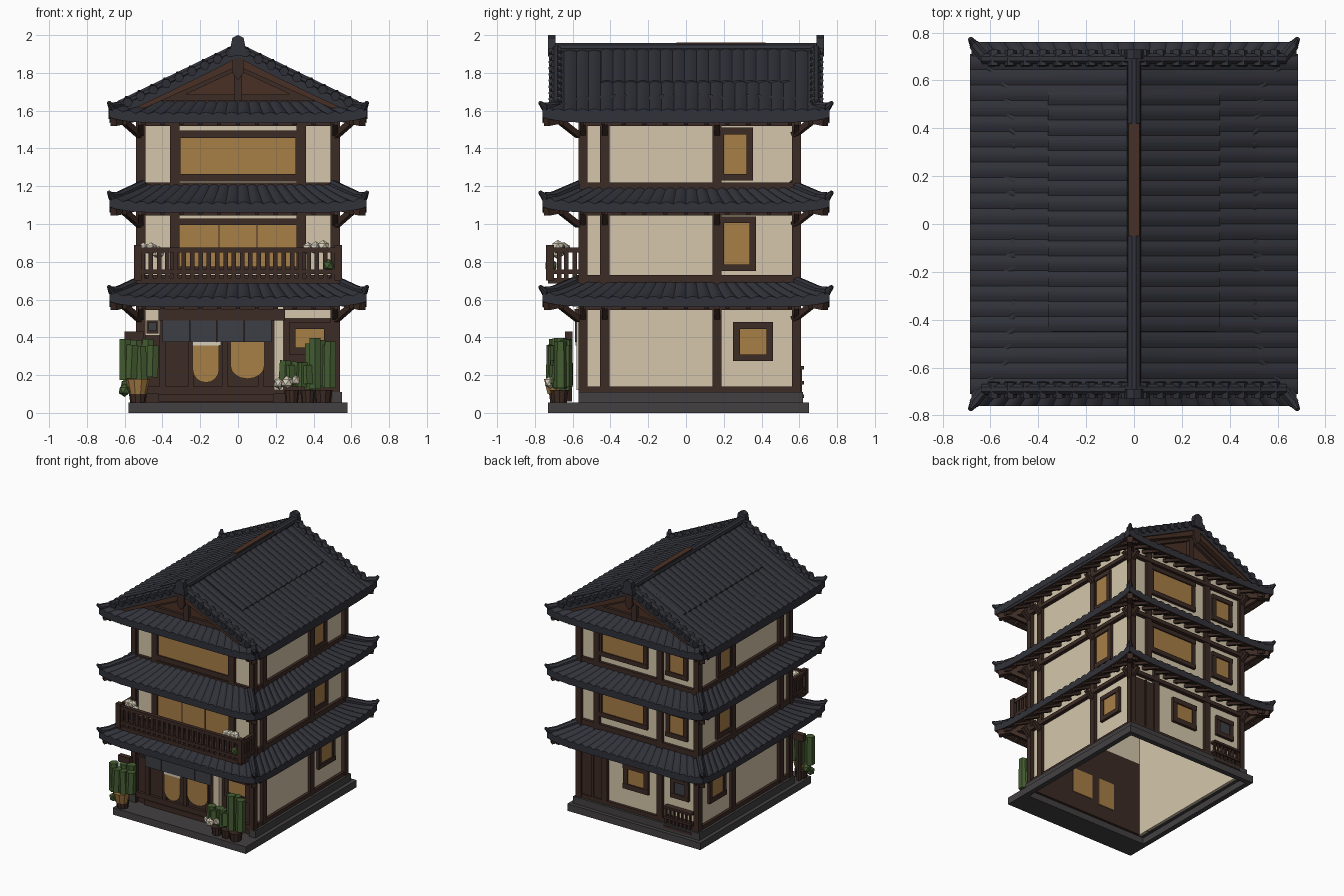
import bpy, bmesh, math, random
from mathutils import Vector, Matrix

if "Cube" in bpy.data.objects:
    bpy.data.objects.remove(bpy.data.objects["Cube"])
random.seed(4)

# ---------- colours ----------
def colour(name, r, g, b):
    m = bpy.data.materials.new(name)
    m.diffuse_color = (r, g, b, 1)
    m.use_nodes = True
    m.node_tree.nodes["Principled BSDF"].inputs["Base Color"].default_value = m.diffuse_color
    return m
SLATE = colour("slate_tile", .031, .032, .042)
WOOD = colour("dark_wood", .046, .024, .018)
RUST = colour("red_wood", .068, .030, .018)
CREAM = colour("cream_plaster", .66, .565, .405)
TAN = colour("lit_paper", .39, .21, .062)
STONE = colour("grey_stone", .056, .051, .052)
GREEN = colour("leaf_green", .060, .110, .032)
WHITE = colour("pale_blossom", .68, .62, .49)
CLOTH = colour("grey_cloth", .048, .049, .058)

# ---------- helpers: every named part collects its pieces in one bmesh ----------
parts = {}
def part(name, mat):
    return parts.setdefault(name, (bmesh.new(), [mat]))[0]

def box(name, mat, x0, x1, y0, y1, z0, z1):
    m = Matrix.Translation(((x0+x1)/2, (y0+y1)/2, (z0+z1)/2)) @ Matrix.Diagonal((abs(x1-x0), abs(y1-y0), abs(z1-z0), 1))
    bmesh.ops.create_cube(part(name, mat), size=1, matrix=m)

def rod(name, mat, p, q, r, r2=None, seg=8):
    p, q = Vector(p), Vector(q)
    d = q - p
    m = Matrix.Translation((p+q)/2) @ d.to_track_quat('Z', 'Y').to_matrix().to_4x4() @ Matrix.Rotation(math.pi/seg, 4, 'Z')
    bmesh.ops.create_cone(part(name, mat), cap_ends=True, segments=seg, radius1=r,
                          radius2=r if r2 is None else r2, depth=d.length, matrix=m)

def prism(name, mat, pts, y0, y1):
    bm = part(name, mat)
    f = bm.faces.new([bm.verts.new((x, y0, z)) for x, z in pts])
    g = bmesh.ops.extrude_face_region(bm, geom=[f])["geom"]
    bmesh.ops.translate(bm, vec=(0, y1-y0, 0), verts=[v for v in g if isinstance(v, bmesh.types.BMVert)])

def blob(name, mat, p, r):
    bmesh.ops.create_icosphere(part(name, mat), subdivisions=1, radius=r, matrix=Matrix.Translation(p))

WX, YF, YB = .51, -.54, .58          # wall planes
def on(face, name, mat, u0, u1, z0, z1, d0, d1):
    """Box lying on a wall: u runs along it, d goes outward."""
    if face == 'F': box(name, mat, u0, u1, YF-d1, YF-d0, z0, z1)
    elif face == 'B': box(name, mat, u0, u1, YB+d0, YB+d1, z0, z1)
    else:
        s = 1 if face == 'R' else -1
        box(name, mat, s*(WX+d0), s*(WX+d1), u0, u1, z0, z1)

def window(face, u0, u1, z0, z1, glass=TAN, t=.035):
    on(face, "window_frame", WOOD, u0, u1, z0, z0+t, -.005, .022)
    on(face, "window_frame", WOOD, u0, u1, z1-t, z1, -.005, .022)
    on(face, "window_frame", WOOD, u0, u0+t, z0, z1, -.005, .02)
    on(face, "window_frame", WOOD, u1-t, u1, z0, z1, -.005, .02)
    on(face, "window_paper_" + glass.name, glass, u0+t, u1-t, z0+t, z1-t, .003, .012)

def tiles(name, o0, o1, i0, i1, n, thick=.045, lift=.0, bend=1.2, amp=.012):
    """Ribbed tile slope from outer edge o0-o1 up to inner edge i0-i1."""
    bm = bmesh.new()
    parts[name] = (bm, [SLATE, WOOD])
    o0, o1, i0, i1 = map(Vector, (o0, o1, i0, i1))
    U, V = n*6, 4
    def point(i, j, low):
        u, v = i/U, j/V
        p = o0.lerp(o1, u).lerp(i0.lerp(i1, u), v)
        p.z = o0.z + (i0.z-o0.z)*v**bend + lift*abs(2*u-1)**8*(1-v)
        p.z += -thick if low else amp*abs(math.sin(math.pi*n*u))
        return bm.verts.new(p)
    g = [[[point(i, j, k) for j in range(V+1)] for i in range(U+1)] for k in (0, 1)]
    for i in range(U):
        for j in range(V):
            for k in (0, 1):
                f = bm.faces.new((g[k][i][j], g[k][i+1][j], g[k][i+1][j+1], g[k][i][j+1]))
                f.material_index = k
        for j in (0, V):
            bm.faces.new((g[0][i][j], g[0][i+1][j], g[1][i+1][j], g[1][i][j]))
    for i in (0, U):
        for j in range(V):
            bm.faces.new((g[0][i][j], g[0][i][j+1], g[1][i][j+1], g[1][i][j]))

# ---------- stone base: open ring with a solid porch ----------
for s in (-1, 1):
    box("stone_base", STONE, s*.54, s*.58, -.73, .65, 0, .055)
    box("stone_base", STONE, s*.50, s*.55, -.57, .62, .05, .11)
box("stone_base", STONE, -.58, .58, -.73, -.54, 0, .055)
box("stone_base", STONE, -.58, .58, .61, .65, 0, .055)
box("stone_base", STONE, -.55, .55, .57, .62, .05, .11)

# ---------- walls, posts, bands and skirt roofs for the three floors ----------
EAVES = (.605, 1.105, 1.58)
FLOORS = ((.05, .64), (.64, 1.14), (1.14, 1.64))
SIDE_POSTS = (-.545, -.43, .165, .585)
for k, ((z0, z1), e) in enumerate(zip(FLOORS, EAVES)):
    for s in 'LR':
        on(s, "plaster_walls", CREAM, YF, YB, z0, z1, -.02, 0)
        for y in SIDE_POSTS:
            on(s, "wall_posts", WOOD, y-.024, y+.024, z0, z1, -.015, .025)
    on('B', "plaster_walls", CREAM, -WX, WX, z0, z1, -.02, 0)
    if k: on('F', "plaster_walls", CREAM, -WX, WX, z0, z1, -.02, 0)
    else: on('F', "shop_front_wall", WOOD, -WX, WX, z0, z1, -.02, 0)
    for f in 'FB':
        for x in ((-.515, -.335, .335, .515) if f == 'F' else (-.515, -.19, .36 if k else .29, .515)):
            if k or f == 'B' or abs(x) > .4:
                on(f, "wall_posts", WOOD, x-.024, x+.024, z0, z1, -.015, .025)
    low = (.10, .69, 1.18)[k]
    for f, a, b in (('F', -.53, .53), ('B', -.53, .53), ('L', YF, YB), ('R', YF, YB)):
        on(f, "wall_bands", WOOD, a, b, low, low+.04, -.01, .022)
        on(f, "wall_bands", WOOD, a, b, e-.06, e-.03, -.01, .03)

    # tiled skirt roof with lifted corners and hip ridges
    sx, sy = (1, 1, -1, -1), (-1, 1, 1, -1)
    for i in range(4):
        j = (i+1) % 4
        O = [(sx[c]*.68, sy[c]*.76, e) for c in (i, j)]
        I = [(sx[c]*.50, sy[c]*.56, e+.095) for c in (i, j)]
        tiles("skirt_roof_%d_%d" % (k+1, i+1), *O, *I, 22 if i % 2 == 0 else 20, lift=.03)
        a, b, c = sx[i], sy[i], e
        if k < 2:
            rod("hip_ridges", SLATE, (a*.50, b*.56, c+.105), (a*.63, b*.70, c+.045), .024)
        rod("hip_ridges", SLATE, (a*.62, b*.69, c+.045), (a*.67, b*.75, c+.04), .024)
        rod("hip_ridges", SLATE, (a*.665, b*.745, c+.035), (a*.685, b*.775, c+.065), .022, .01)
        rod("corner_rafters", WOOD, (a*.50, b*.56, c-.005), (a*.66, b*.74, c-.04), .03, seg=4)
        rod("corner_rafters", WOOD, (a*.52, b*.57, c-.11), (a*.60, b*.66, c-.04), .022, seg=4)
    # rafters and purlins under the eaves
    for s in (-1, 1):
        for i in range(13):
            x, y = -.6+.1*i, -.66+.11*i
            rod("rafters", WOOD, (x, s*.55, e+.03), (x, s*.745, e-.045), .016, seg=4)
            rod("rafters", WOOD, (s*.51, y, e+.03), (s*.665, y, e-.045), .016, seg=4)
        for y in SIDE_POSTS:
            rod("brackets", WOOD, (s*.53, y, e-.10), (s*.59, y, e-.045), .02, seg=4)
        for x in (-.515, .515):
            rod("brackets", WOOD, (x, s*.58, e-.10), (x, s*.66, e-.045), .02, seg=4)

# ---------- main gabled roof ----------
for s in (-1, 1):
    side = "right" if s > 0 else "left"
    tiles("main_roof_" + side, (s*.685, -.71, 1.60), (s*.685, .71, 1.60), (0, -.71, 1.925), (0, .71, 1.925), 22, bend=1.08, amp=.009)
    tiles("upper_tile_lap_" + side, (s*.36, -.45, 1.752), (s*.36, .56, 1.752), (0, -.45, 1.932), (0, .56, 1.932), 16, thick=.02, bend=1, amp=.009)
    for t in (-1, 1):
        # verge tiles, gable trim
        y = t*.69
        rod("verge_ridges", SLATE, (0, y, 1.935), (s*.31, y, 1.785), .024)
        rod("verge_ridges", SLATE, (s*.31, y, 1.785), (s*.63, y, 1.63), .024)
        for i in range(9):
            x = .04 + i*.068
            z = 1.935 - x*.48
            rod("verge_tile_ends", SLATE, (s*x, t*.66, z), (s*x, t*.725, z-.01), .026, seg=6)
        rod("gable_struts", WOOD, (s*.02, t*.635, 1.82), (s*.34, t*.635, 1.67), .018, seg=4)
for t in (-1, 1):
    prism("gable_panel", RUST, [(0, 1.89), (.54, 1.62), (-.54, 1.62)], t*.60, t*.62)
    prism("bargeboards", RUST, [(0, 1.895), (.57, 1.615), (.49, 1.615), (0, 1.835), (-.49, 1.615), (-.57, 1.615)], t*.66, t*.70)
    box("gable_beams", WOOD, -.42, .42, t*.61, t*.64, 1.65, 1.685)
    box("gable_beams", WOOD, -.022, .022, t*.61, t*.65, 1.65, 1.86)
    prism("gable_pendant", WOOD, [(0, 1.76), (.03, 1.80), (.03, 1.88), (-.03, 1.88), (-.03, 1.80)], t*.69, t*.715)
    # ridge end ornaments
    prism("ridge_ornament", SLATE, [(-.045, 1.89), (.045, 1.89), (.035, 1.96), (.03, 1.985), (0, 2.0), (-.03, 1.985), (-.035, 1.96)], t*.69, t*.73)
rod("main_ridge", SLATE, (0, -.72, 1.93), (0, .72, 1.93), .03, seg=10)
box("ridge_wear_plate", RUST, -.022, .022, -.05, .42, 1.953, 1.961)

# ---------- side windows, mirrored ----------
for f in 'LR':
    window(f, .25, .46, .275, .48, t=.035)
    window(f, .165, .37, .75, 1.04, t=.035)
    window(f, .165, .355, 1.23, 1.51, t=.035)

# ---------- back windows, door and rack ----------
for z in (.79, 1.27):
    window('B', -.08, .35, z, z+.24)
    window('B', -.43, -.24, z, z+.21)
window('B', -.09, .13, .28, .48, t=.04)
window('B', -.44, -.28, .32, .48, CLOTH)
on('B', "back_door", WOOD, .31, .49, .06, .52, -.01, .015)
on('B', "back_door", WOOD, .385, .40, .06, .52, 0, .025)
for i in range(7):
    on('B', "back_rack", WOOD, -.47+i*.035, -.455+i*.035, .06, .24, .02, .035)
for z in (.08, .15, .23):
    on('B', "back_rack", WOOD, -.48, -.24, z, z+.018, 0, .045)

# ---------- front windows of upper floors ----------
window('F', -.345, .345, .74, 1.03, t=.035)
window('F', -.345, .345, 1.225, 1.495, t=.04)
for x in (-.10, .10):
    on('F', "window_mullions", WOOD, x-.003, x+.003, .76, 1.0, .01, .015)

# ---------- shop front ----------
on('F', "shop_plaster", CREAM, -.49, -.40, .41, .56, 0, .01)
on('F', "shop_plaster", CREAM, .24, .49, .50, .56, 0, .01)
on('F', "shop_plaster", CREAM, .19, .24, .12, .56, 0, .04)
window('F', -.485, -.42, .42, .49, CLOTH, t=.015)
window('F', .27, .49, .31, .48)
on('F', "shop_lintel", WOOD, -.42, .25, .49, .55, 0, .05)
for x in (-.40, -.25, -.07, .12):
    on('F', "door_stiles", WOOD, x-.015, x+.015, .06, .5, 0, .02)
on('F', "door_rail", WOOD, -.42, .19, .06, .10, 0, .03)
for i in range(4):      # short cloth strips
    x = -.40 + i*.145
    on('F', "hanging_cloth", CLOTH, x, x+.142, .375, .49, .04, .048)
for x0, x1, zb in ((-.24, -.10, .16), (-.04, .14, .18)):   # round-bottomed pale banners
    c, r = (x0+x1)/2, (x1-x0)/2
    arc = [(c+r*math.cos(a), zb+.07+.07*math.sin(a)) for a in (math.pi+math.pi*i/8 for i in range(9))]
    prism("pale_banners", TAN, arc + [(x1, .375), (x0, .375)], YF-.04, YF-.032)
    box("inner_banners", TAN, x0, x1, YF+.02, YF+.026, zb, .375)
on('F', "banner_hem", WHITE, -.24, -.09, .358, .374, .04, .046)

# ---------- balcony ----------
box("balcony_floor", WOOD, -.54, .54, -.73, -.55, .685, .715)
for z0, z1 in ((.735, .758), (.85, .875)):
    box("balcony_rails", WOOD, -.545, .545, -.735, -.705, z0, z1)
    for s in (-1, 1):
        box("balcony_rails", WOOD, s*.515, s*.545, -.735, -.56, z0, z1)
for i in range(24):
    x = -.506 + i*.044
    box("balusters", WOOD, x-.012, x+.012, -.728, -.712, .71, .86)
for s in (-1, 1):
    for y in (-.67, -.635, -.59):
        box("balusters", WOOD, s*.52, s*.54, y-.012, y+.012, .71, .86)
    box("balcony_posts", WOOD, s*.51, s*.55, -.74, -.70, .70, .89)

# ---------- plants and pots ----------
def clump(x0, x1, y0, y1, z0, z1, n):
    for i in range(n):
        x, y = x0+(x1-x0)*(i+.5)/n, random.uniform(y0+.03, y1-.03)
        rod("leaves", GREEN, (x, y, z0+random.uniform(0, .03)), (x+random.uniform(-.01, .01), y, z1-random.uniform(0, .05)), .036, .034, 6)
clump(-.61, -.44, -.74, -.60, .17, .40, 6)
clump(.37, .50, -.73, -.60, .12, .40, 5)
clump(.23, .38, -.72, -.62, .13, .28, 5)
box("plant_stake", WOOD, -.60, -.50, -.64, -.60, .38, .43)
rod("plant_stake", WOOD, (-.55, -.62, .06), (-.55, -.62, .40), .02, seg=6)
rod("tan_pot", TAN, (-.53, -.69, .10), (-.53, -.69, .18), .045, .065, 10)
for x, y, r in ((-.53, -.68, .05), (.285, -.67, .04), (.37, -.67, .04), (.45, -.67, .05)):
    rod("wood_pots", WOOD, (x, y, .05), (x, y, .12), r*.8, r, 10)
for p in ((-.60, -.69, .12), (-.59, -.66, .15)):
    blob("leaves", GREEN, p, .035)
blob("leaves", GREEN, (.48, -.715, .78), .035)
for x, y, z in ((.26, -.70, .17), (.41, -.66, .875), (-.46, -.66, .855)):
    for d in (-.04, 0, .04):
        blob("blossoms", WHITE, (x+d, y+random.uniform(-.02, .02), z+random.uniform(-.015, .015)), .035)

# ---------- turn the collected parts into objects ----------
for name, (bm, mats) in parts.items():
    bmesh.ops.recalc_face_normals(bm, faces=bm.faces)
    me = bpy.data.meshes.new(name)
    bm.to_mesh(me)
    bm.free()
    for m in mats:
        me.materials.append(m)
    bpy.context.collection.objects.link(bpy.data.objects.new(name, me))
